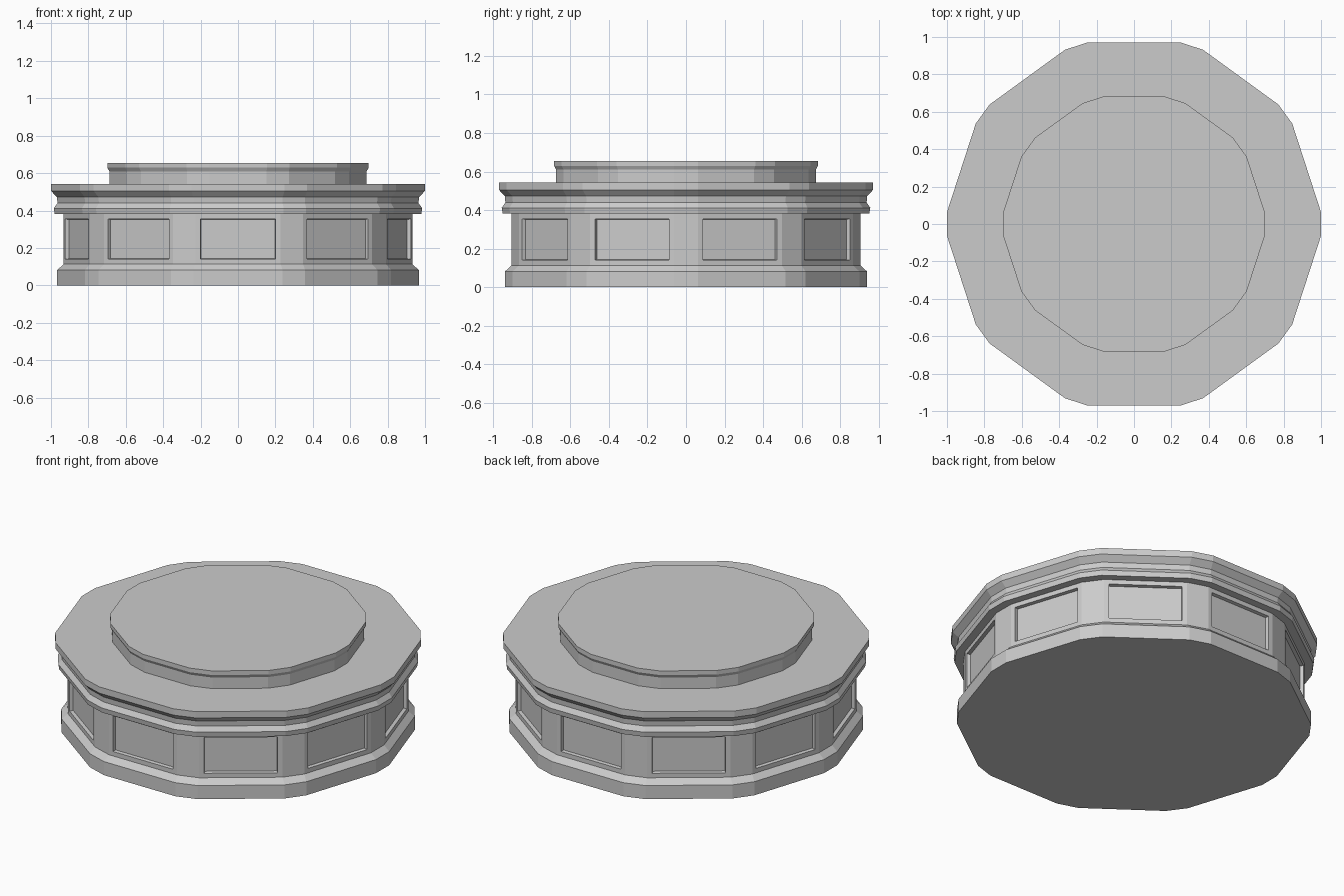
import bpy, bmesh
from math import cos, sin, pi

if "Cube" in bpy.data.objects:
    bpy.data.objects.remove(bpy.data.objects["Cube"])

SIDES = 10
CHAMFER = 0.063          # half width of each cut corner
# Outline from bottom to top: (corner radius, height)
PROFILE = [(0.967, 0.0), (0.967, 0.082), (0.932, 0.113),                 # foot
           (0.932, 0.382),                                               # panelled drum
           (0.98, 0.382), (0.985, 0.412), (0.965, 0.44), (0.968, 0.472),  # cornice
           (1.0, 0.505), (1.0, 0.543),
           (0.688, 0.543), (0.688, 0.61), (0.699, 0.63), (0.699, 0.655)]  # upper step
DRUM = 2                 # profile segment that carries the panels


def ring(bm, radius, z):
    """Decagon with chamfered corners."""
    verts = []
    for k in range(SIDES):
        a = 2 * pi * k / SIDES
        for t in (-CHAMFER, CHAMFER):
            verts.append(bm.verts.new((radius * cos(a) - t * sin(a),
                                       radius * sin(a) + t * cos(a), z)))
    return verts


bm = bmesh.new()
rings = [ring(bm, r, z) for r, z in PROFILE]
panels = []
n = 2 * SIDES
for s in range(len(rings) - 1):
    lo, hi = rings[s], rings[s + 1]
    for i in range(n):
        j = (i + 1) % n
        f = bm.faces.new((lo[i], lo[j], hi[j], hi[i]))
        if s == DRUM and i % 2 == 1:
            panels.append(f)
# Flat underside and top
bm.faces.new(rings[0][::-1])
bm.faces.new(rings[-1])
bm.normal_update()

# Recessed panels on the ten wide drum faces
bmesh.ops.inset_individual(bm, faces=panels, thickness=0.027, use_even_offset=True)
bmesh.ops.inset_individual(bm, faces=panels, thickness=0.003, depth=-0.02,
                           use_even_offset=True)

mesh = bpy.data.meshes.new("pedestal")
bm.to_mesh(mesh)
bm.free()
obj = bpy.data.objects.new("pedestal", mesh)
bpy.context.collection.objects.link(obj)
